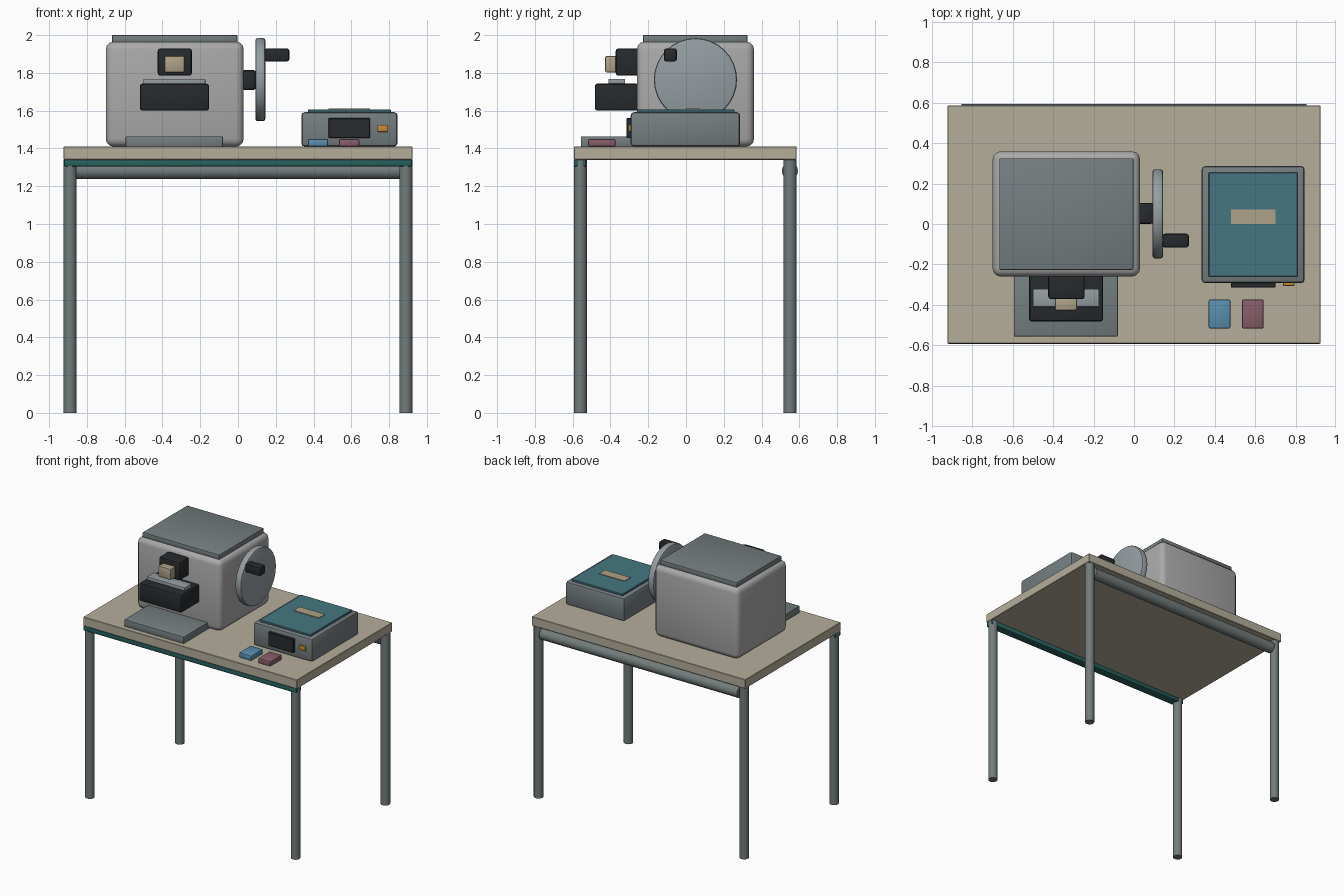
import bpy, math

if "Cube" in bpy.data.objects:
    bpy.data.objects.remove(bpy.data.objects["Cube"])

COLOURS = {
    "beige": (0.46, 0.42, 0.33), "steel": (0.17, 0.20, 0.20), "light": (0.40, 0.40, 0.40),
    "slate": (0.18, 0.21, 0.22), "black": (0.02, 0.023, 0.026), "teal": (0.06, 0.18, 0.22),
    "green": (0.02, 0.12, 0.11), "cream": (0.42, 0.36, 0.25), "wheel": (0.30, 0.34, 0.36),
    "orange": (0.55, 0.25, 0.04), "blue": (0.10, 0.27, 0.42), "pink": (0.24, 0.11, 0.14),
}
MATS = {}
for key, rgb in COLOURS.items():
    MATS[key] = bpy.data.materials.new(key)
    MATS[key].diffuse_color = (*rgb, 1)


def finish(ob, name, colour, bevel, segments):
    ob.name = name
    ob.data.materials.append(MATS[colour])
    bpy.ops.object.transform_apply(location=False, rotation=True, scale=True)
    if bevel:
        mod = ob.modifiers.new("bevel", 'BEVEL')
        mod.width, mod.segments = bevel, segments
        mod.limit_method, mod.angle_limit = 'ANGLE', math.radians(40)
        bpy.ops.object.modifier_apply(modifier=mod.name)
    bpy.ops.object.shade_smooth_by_angle(angle=math.radians(35))
    return ob


def box(name, x, y, z, colour, bevel=0.0, segments=2):
    """Box from (min, max) pairs on each axis."""
    bpy.ops.mesh.primitive_cube_add(size=1, location=[sum(p) / 2 for p in (x, y, z)])
    ob = bpy.context.object
    ob.scale = [p[1] - p[0] for p in (x, y, z)]
    return finish(ob, name, colour, bevel, segments)


def cyl(name, centre, radius, length, colour, axis='Z', sides=24, bevel=0.0):
    rot = (0, math.pi / 2, 0) if axis == 'X' else (0, 0, 0)
    bpy.ops.mesh.primitive_cylinder_add(vertices=sides, radius=radius, depth=length,
                                        location=centre, rotation=rot)
    return finish(bpy.context.object, name, colour, bevel, 2)


# Table
box("table_top", (-0.924, 0.924), (-0.592, 0.586), (1.34, 1.41), "beige", 0.003, 1)
for side, x in (("left", -0.889), ("right", 0.889)):
    for end, y in (("front", -0.559), ("back", 0.551)):
        cyl(f"{end}_{side}_leg", (x, y, 0.67), 0.034, 1.34, "steel")
box("front_edge_rail", (-0.92, 0.92), (-0.594, -0.53), (1.305, 1.34), "green", 0.005)
cyl("back_rail", (0, 0.55, 1.281), 0.043, 1.71, "steel", 'X')

# Machine housing
box("machine_body", (-0.70, 0.03), (-0.26, 0.36), (1.41, 1.965), "light", 0.04, 3)
box("machine_lid", (-0.667, -0.003), (-0.227, 0.325), (1.96, 2.0), "slate", 0.005)
box("machine_tray", (-0.595, -0.08), (-0.557, -0.2), (1.41, 1.464), "slate", 0.005)

# Parts on the front of the machine
box("front_head", (-0.52, -0.153), (-0.483, -0.25), (1.60, 1.743), "black", 0.014)
box("head_plate", (-0.50, -0.173), (-0.41, -0.322), (1.74, 1.768), "wheel", 0.003)
box("eyepiece_housing", (-0.425, -0.244), (-0.372, -0.25), (1.785, 1.93), "black", 0.014)
box("eyepiece", (-0.39, -0.283), (-0.428, -0.36), (1.803, 1.89), "cream", 0.008)

# Hand wheel on the right side
box("wheel_hub", (0.02, 0.095), (0.0, 0.105), (1.71, 1.815), "black", 0.013)
cyl("hand_wheel", (0.118, 0.05, 1.764), 0.22, 0.053, "wheel", 'X', 32, 0.012)
box("wheel_handle", (0.14, 0.272), (-0.117, -0.048), (1.86, 1.93), "black", 0.013)

# Control box
box("control_box", (0.335, 0.845), (-0.293, 0.287), (1.41, 1.592), "slate", 0.018)
box("control_box_cover", (0.37, 0.81), (-0.26, 0.256), (1.585, 1.606), "teal", 0.003, 1)
box("cover_label", (0.48, 0.70), (0.0, 0.073), (1.60, 1.611), "cream")
box("display", (0.48, 0.70), (-0.315, -0.28), (1.455, 1.56), "black", 0.003, 1)
box("button", (0.738, 0.795), (-0.306, -0.28), (1.488, 1.525), "orange", 0.004)

# Small blocks on the table
for name, x, colour in (("blue_block", (0.37, 0.477), "blue"),
                        ("pink_block", (0.535, 0.642), "pink")):
    box(name, x, (-0.518, -0.373), (1.41, 1.45), colour, 0.008)

for m in bpy.data.materials:
    if m.users and not m.is_grease_pencil:
        m.use_nodes = True
        m.node_tree.nodes["Principled BSDF"].inputs["Base Color"].default_value = m.diffuse_color
